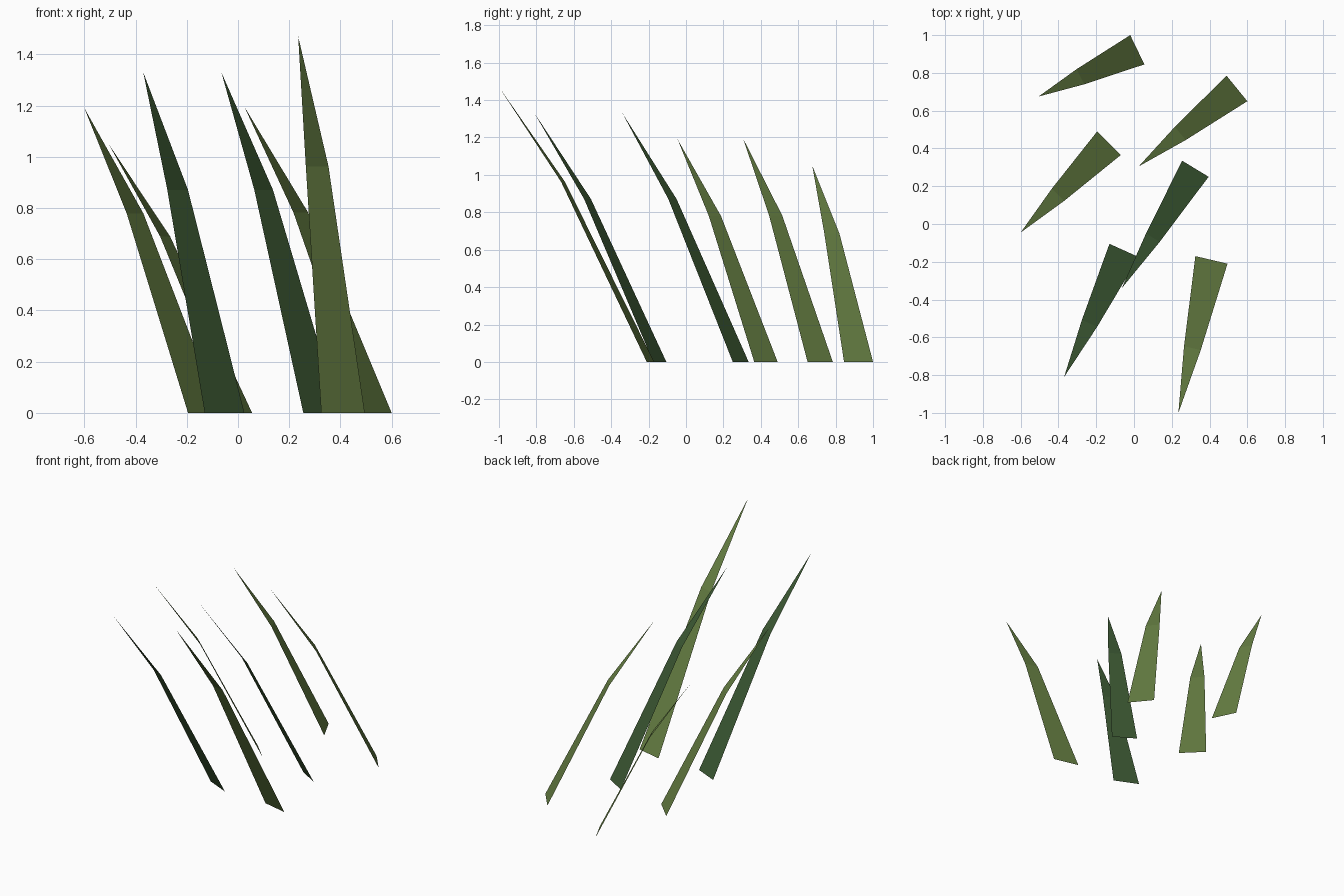
import bpy
import bmesh
from mathutils import Vector

old = bpy.data.objects.get("Cube")
if old:
    bpy.data.objects.remove(old, do_unlink=True)


def make_material(name, rgb):
    mat = bpy.data.materials.new(name)
    mat.use_nodes = True
    color = (*rgb, 1.0)
    mat.diffuse_color = color
    mat.node_tree.nodes["Principled BSDF"].inputs["Base Color"].default_value = color
    return mat


olive_green = make_material("olive green", (0.135, 0.215, 0.057))
dark_green = make_material("dark green", (0.046, 0.102, 0.034))

# Shared blade shape: where the bend sits and how wide it is there
BEND_HEIGHT = 0.655
BEND_LEAN = 0.577
BEND_WIDTH = 0.52


def blade(name, base_right, base_left, tip, mat):
    """Flat grass blade: a tapering lower strip, a bend, and a pointed tip."""
    right = Vector((*base_right, 0))
    left = Vector((*base_left, 0))
    tip = Vector(tip)
    root = (right + left) / 2
    half = (left - right) / 2
    bend = root.lerp(tip, BEND_LEAN)
    bend.z = tip.z * BEND_HEIGHT

    bm = bmesh.new()
    r0, l0, l1, r1, top = [bm.verts.new(p) for p in (
        right, left, bend + half * BEND_WIDTH, bend - half * BEND_WIDTH, tip)]
    bm.faces.new((l0, r0, r1, l1))
    bm.faces.new((l1, r1, top))
    mesh = bpy.data.meshes.new(name)
    bm.to_mesh(mesh)
    bm.free()
    mesh.materials.append(mat)
    obj = bpy.data.objects.new(name, mesh)
    bpy.context.collection.objects.link(obj)
    return obj


# Grass blades from back to front
blade("back_blade", (-0.02, 1.0), (0.055, 0.845), (-0.505, 0.675, 1.05), olive_green)
blade("back_left_blade", (0.49, 0.785), (0.6, 0.65), (0.025, 0.305, 1.195), olive_green)
blade("middle_right_blade", (-0.195, 0.49), (-0.07, 0.365), (-0.6, -0.045, 1.19), olive_green)
blade("middle_left_blade", (0.255, 0.335), (0.395, 0.25), (-0.065, -0.34, 1.33), dark_green)
blade("front_right_blade", (-0.13, -0.105), (0.025, -0.175), (-0.37, -0.81, 1.33), dark_green)
blade("front_left_blade", (0.325, -0.17), (0.495, -0.21), (0.235, -1.0, 1.47), olive_green)
